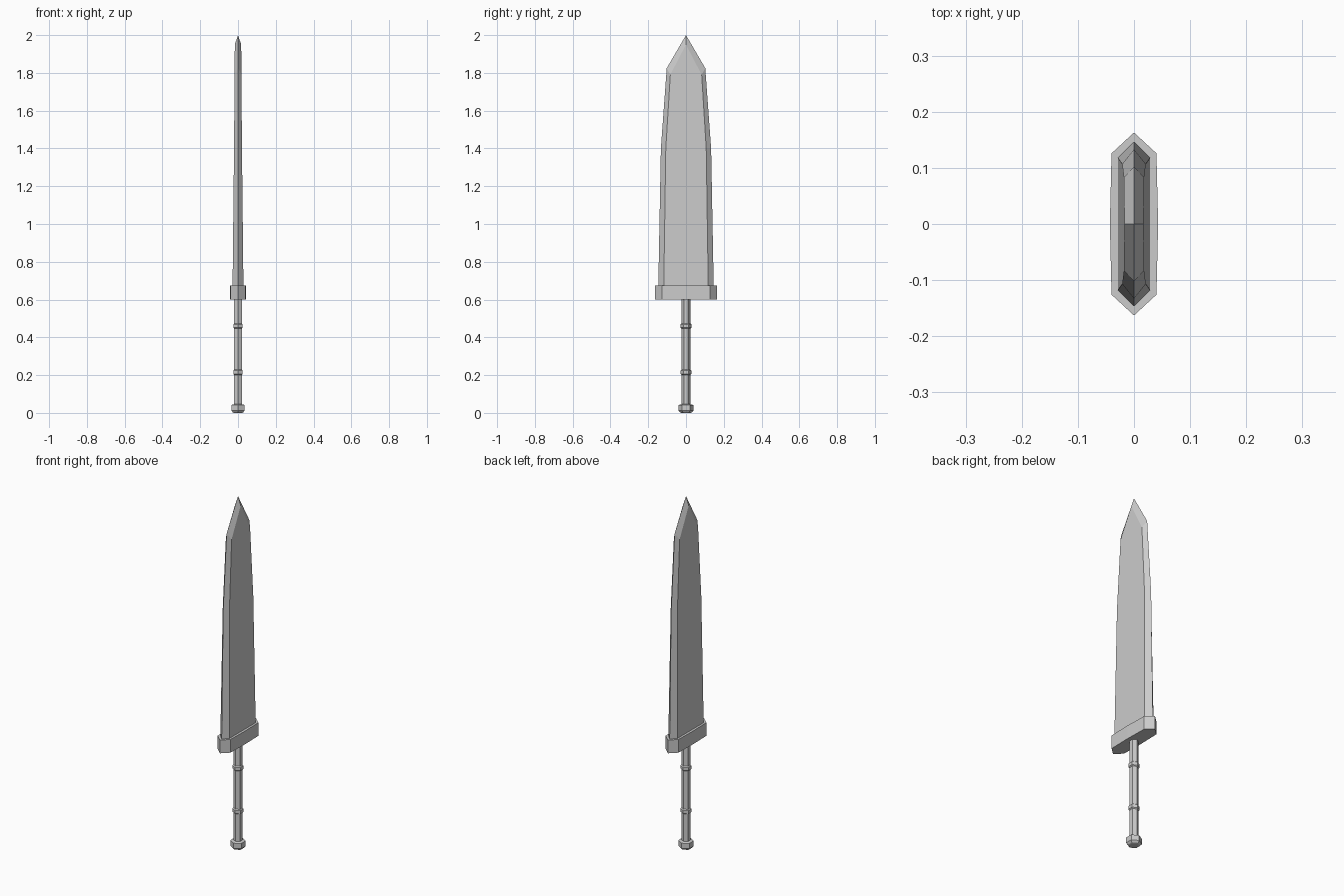
import bpy, bmesh, math

if "Cube" in bpy.data.objects:
    bpy.data.objects.remove(bpy.data.objects["Cube"])


def make_object(name, bm):
    bmesh.ops.remove_doubles(bm, verts=bm.verts, dist=1e-5)
    bmesh.ops.recalc_face_normals(bm, faces=bm.faces)
    mesh = bpy.data.meshes.new(name)
    bm.to_mesh(mesh)
    bm.free()
    obj = bpy.data.objects.new(name, mesh)
    bpy.context.collection.objects.link(obj)
    return obj


def loft(name, rings):
    """Skin a stack of equal-length point rings and cap both ends."""
    bm = bmesh.new()
    rows = [[bm.verts.new(p) for p in ring] for ring in rings]
    n = len(rows[0])
    for a, b in zip(rows, rows[1:]):
        for i in range(n):
            j = (i + 1) % n
            bm.faces.new((a[i], a[j], b[j], b[i]))
    bm.faces.new(rows[0][::-1])
    bm.faces.new(rows[-1])
    return make_object(name, bm)


def hex_lathe(name, profile):
    """Six-sided turned part with corners on the y axis; profile is (radius, z)."""
    angles = [math.pi / 2 + i * math.pi / 3 for i in range(6)]
    return loft(name, [[(r * math.cos(a), r * math.sin(a), z) for a in angles]
                       for r, z in profile])


# Blade: cutting edge outline, and the raised flat with its half thickness
edge = [(0.147, 0.65), (0.133, 1.40), (0.102, 1.825), (0.0, 2.0)]
flat = [(0.118, 0.65, 0.029), (0.107, 1.40, 0.021), (0.083, 1.79, 0.018), (0.0, 1.95, 0.017)]
bm = bmesh.new()
for sy in (-1, 1):
    e = [bm.verts.new((0, sy * y, z)) for y, z in edge]
    for sx in (-1, 1):
        f = [bm.verts.new((sx * x, sy * y, z)) for y, z, x in flat]
        c = [bm.verts.new((sx * x, 0, z)) for y, z, x in flat[:3]]
        # bevels along the edge
        for i in range(3):
            bm.faces.new((e[i], e[i + 1], f[i + 1], f[i]))
        # broad flat, out to the centre line
        for i in range(2):
            bm.faces.new((f[i], f[i + 1], c[i + 1], c[i]))
        bm.faces.new((f[2], f[3], c[2]))
bmesh.ops.remove_doubles(bm, verts=bm.verts, dist=1e-5)
bmesh.ops.holes_fill(bm, edges=[ed for ed in bm.edges if ed.is_boundary])
make_object("blade", bm)

# Guard: long block with pointed ends
outline = [(0.043, 0), (0.04, 0.126), (0, 0.163), (-0.04, 0.126),
           (-0.043, 0), (-0.04, -0.126), (0, -0.163), (0.04, -0.126)]
loft("guard", [[(x, y, z) for x, y in outline] for z in (0.60, 0.675)])

# Grip with two raised bands
hex_lathe("grip", [(0.023, 0.03), (0.023, 0.61)])
for i, z in enumerate((0.215, 0.46)):
    hex_lathe(f"grip_band_{i + 1}", [(0.023, z - 0.014), (0.029, z - 0.009),
                                     (0.029, z + 0.009), (0.023, z + 0.014)])

# Pommel
hex_lathe("pommel", [(0.024, 0.0), (0.031, 0.002), (0.040, 0.012), (0.040, 0.042), (0.023, 0.046)])
